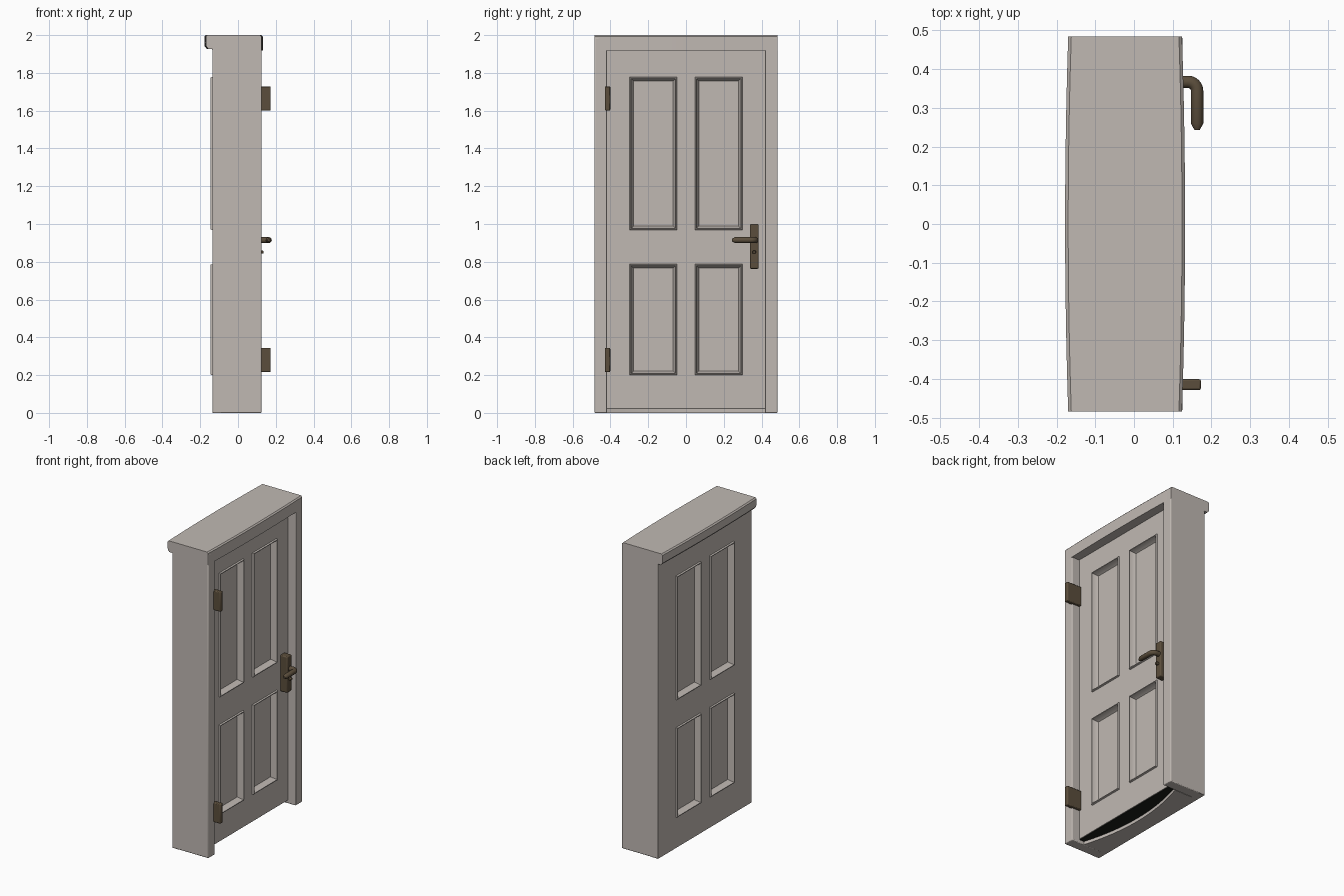
import bpy, bmesh, math

if "Cube" in bpy.data.objects:
    bpy.data.objects.remove(bpy.data.objects["Cube"])


def material(name, rgb):
    m = bpy.data.materials.new(name)
    m.diffuse_color = (*rgb, 1)
    m.use_nodes = True
    m.node_tree.nodes["Principled BSDF"].inputs["Base Color"].default_value = m.diffuse_color
    return m


PAINT = material("warm grey paint", (0.53, 0.485, 0.45))
BRASS = material("dark brass", (0.105, 0.076, 0.045))
DARK = material("dark hollow", (0.01, 0.012, 0.009))


def finish(bm, name, mat, bevel=0.0):
    bmesh.ops.remove_doubles(bm, verts=bm.verts, dist=1e-5)
    bmesh.ops.recalc_face_normals(bm, faces=bm.faces)
    me = bpy.data.meshes.new(name)
    bm.to_mesh(me)
    bm.free()
    ob = bpy.data.objects.new(name, me)
    bpy.context.collection.objects.link(ob)
    me.materials.append(mat)
    if bevel:
        b = ob.modifiers.new("bevel", 'BEVEL')
        b.width, b.segments, b.limit_method = bevel, 2, 'ANGLE'
    bpy.ops.object.select_all(action='DESELECT')
    ob.select_set(True)
    bpy.context.view_layer.objects.active = ob
    bpy.ops.object.shade_smooth_by_angle(angle=math.radians(35))
    return ob


def box(name, x, y, z, mat, bevel=0.0):
    bm = bmesh.new()
    bmesh.ops.create_cube(bm, size=1)
    for v in bm.verts:
        v.co = [(a + b) / 2 + c * (b - a) for c, (a, b) in zip(v.co, (x, y, z))]
    return finish(bm, name, mat, bevel)


def prism(name, pts, z0, z1, mat):
    bm = bmesh.new()
    f = bm.faces.new([bm.verts.new((x, y, z0)) for x, y in pts])
    ext = bmesh.ops.extrude_face_region(bm, geom=[f])
    for v in ext["geom"]:
        if isinstance(v, bmesh.types.BMVert):
            v.co.z = z1
    return finish(bm, name, mat)


def panelled_slab(name, x, sign, half, z0, z1, thick):
    """Slab facing sign*x with four sunk, lipped panels."""
    ys = [-half, -0.298, -0.047, 0.047, 0.298, half]
    zs = [z0, 0.2, 0.787, 0.968, 1.778, z1]
    bm = bmesh.new()
    grid = [[bm.verts.new((x, y, z)) for z in zs] for y in ys]
    panels = []
    for i in range(5):
        for j in range(5):
            q = [grid[i][j], grid[i + 1][j], grid[i + 1][j + 1], grid[i][j + 1]]
            f = bm.faces.new(q if sign > 0 else q[::-1])
            if i in (1, 3) and j in (1, 3):
                panels.append(f)
    # raised lip, then sloping recess
    for width, depth in ((0.004, 0.01), (0.007, 0.0), (0.005, -0.02), (0.014, -0.018)):
        bm.normal_update()
        bmesh.ops.inset_individual(bm, faces=panels, thickness=width, depth=depth)
    edges = [e for e in bm.edges if e.is_boundary]
    ext = bmesh.ops.extrude_edge_only(bm, edges=edges)["geom"]
    for v in ext:
        if isinstance(v, bmesh.types.BMVert):
            v.co.x -= sign * thick
    bmesh.ops.holes_fill(bm, edges=[e for e in bm.edges if e.is_boundary], sides=0)
    return finish(bm, name, PAINT)


# Jambs
for side, s in (("left", -1), ("right", 1)):
    y = sorted((s * 0.417, s * 0.485))
    box(side + "_jamb", (-0.134, 0.125), y, (0, 1.985), PAINT, 0.005)

# Door leaf in front and panelled back
panelled_slab("door_leaf", 0.07, 1, 0.418, 0.024, 1.925, 0.05)
panelled_slab("back_panel", -0.136, -1, 0.483, 0.0, 1.95, 0.045)

# Lintel with overhanging back lip, bowed slightly along its length
profile = [(0.124, 1.918), (0.124, 1.992), (0.116, 2.0), (-0.162, 2.0), (-0.170, 1.992),
           (-0.168, 1.94), (-0.157, 1.927), (-0.13, 1.927), (-0.125, 1.918)]
bm = bmesh.new()
rings = []
N = 16
for i in range(N + 1):
    t = 2 * i / N - 1
    bow = 0.008 * (1 - t * t)
    rings.append([bm.verts.new((x + math.copysign(bow, x), t * 0.485, z)) for x, z in profile])
for a, b in zip(rings, rings[1:]):
    for k in range(len(profile)):
        n = (k + 1) % len(profile)
        bm.faces.new((a[k], a[n], b[n], b[k]))
bm.faces.new(rings[0])
bm.faces.new(rings[-1])
finish(bm, "lintel", PAINT)

# Sill with a curved front edge, and the dark hollow in front of it
arc = [(0.035 - 0.065 * (1 - (i / 8) ** 2), 0.418 * i / 8) for i in range(-8, 9)]
prism("sill", [(-0.13, 0.418), (-0.13, -0.418)] + arc, 0.0, 0.024, PAINT)
prism("dark_hollow", [(0.066, 0.417), (0.066, -0.417)] + [(x - 0.004, y) for x, y in arc],
      0.02, 0.0235, DARK)

# Hinges
for name, z in (("lower_hinge", 0.28), ("upper_hinge", 1.665)):
    box(name, (0.06, 0.173), (-0.429, -0.401), (z - 0.064, z + 0.064), BRASS, 0.005)

# Handle plate
box("handle_plate", (0.06, 0.119), (0.338, 0.385), (0.763, 1.0), BRASS, 0.006)

# Lever: swept ring along a bent path with a tapered tip
path = [((0.10, 0.367), 0.016), ((0.14, 0.367), 0.016)]
for k in range(1, 7):
    a = math.radians(15 * k)
    path.append(((0.14 + 0.023 * math.sin(a), 0.344 + 0.023 * math.cos(a)), 0.016))
path += [((0.163, 0.260), 0.016), ((0.163, 0.243), 0.007)]
bm = bmesh.new()
rings = []
for i, ((x, y), r) in enumerate(path):
    (x0, y0), (x1, y1) = path[max(i - 1, 0)][0], path[min(i + 1, len(path) - 1)][0]
    d = math.hypot(x1 - x0, y1 - y0)
    nx, ny = -(y1 - y0) / d, (x1 - x0) / d
    rings.append([bm.verts.new((x + nx * r * math.cos(t), y + ny * r * math.cos(t),
                                0.915 + r * math.sin(t)))
                  for t in (math.tau * k / 12 for k in range(12))])
for a, b in zip(rings, rings[1:]):
    for k in range(12):
        n = (k + 1) % 12
        bm.faces.new((a[k], a[n], b[n], b[k]))
bm.faces.new(rings[0])
bm.faces.new(rings[-1])
finish(bm, "handle_lever", BRASS)

# Key knob below the lever
box("key_knob", (0.1, 0.136), (0.352, 0.370), (0.843, 0.859), BRASS, 0.004)
